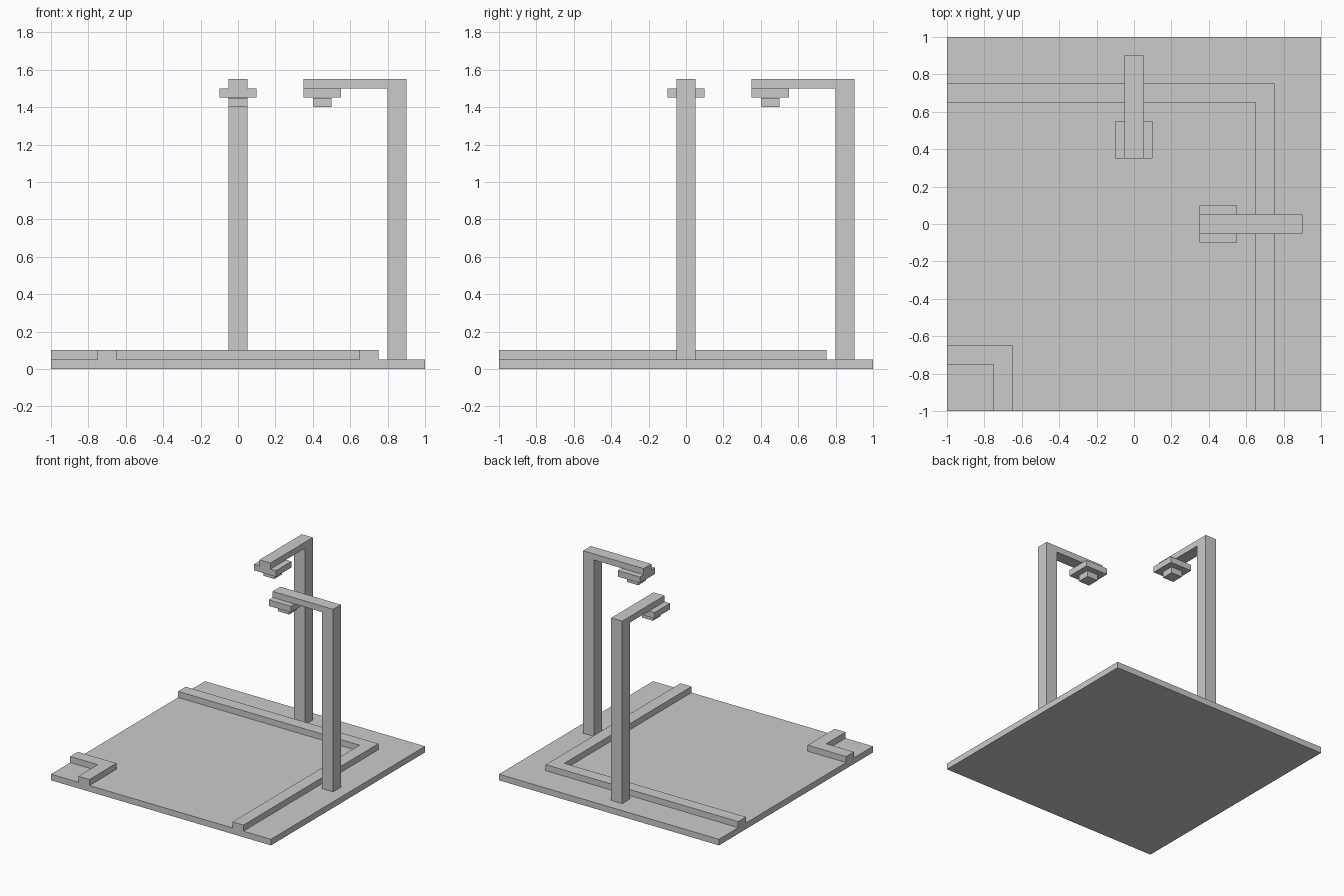
import bpy
import bmesh
from mathutils import Matrix, Vector
from math import pi

cube = bpy.data.objects.get("Cube")
if cube:
    bpy.data.objects.remove(cube, do_unlink=True)

grey = bpy.data.materials.new("light grey")
grey.use_nodes = True
colour = (0.6, 0.6, 0.6, 1)
grey.diffuse_color = colour
grey.node_tree.nodes["Principled BSDF"].inputs["Base Color"].default_value = colour


def prism(name, outline, bottom, top, turn=0):
    """Extrude a flat outline upwards, then turn it about the z axis."""
    bm = bmesh.new()
    face = bm.faces.new([bm.verts.new((x, y, bottom)) for x, y in outline])
    side = bmesh.ops.extrude_face_region(bm, geom=[face])["geom"]
    verts = [v for v in side if isinstance(v, bmesh.types.BMVert)]
    bmesh.ops.translate(bm, verts=verts, vec=Vector((0, 0, top - bottom)))
    bmesh.ops.recalc_face_normals(bm, faces=bm.faces)
    bm.transform(Matrix.Rotation(turn, 4, 'Z'))
    mesh = bpy.data.meshes.new(name)
    bm.to_mesh(mesh)
    bm.free()
    mesh.materials.append(grey)
    obj = bpy.data.objects.new(name, mesh)
    bpy.context.collection.objects.link(obj)
    return obj


def box(name, x0, x1, half, bottom, top, turn=0):
    outline = [(x0, -half), (x1, -half), (x1, half), (x0, half)]
    return prism(name, outline, bottom, top, turn)


def kerb(name, outer, inner):
    """L-shaped kerb running from the left edge round to the front edge."""
    outline = [(-1, inner), (inner, inner), (inner, -1),
               (outer, -1), (outer, outer), (-1, outer)]
    prism(name, outline, 0.05, 0.1)


# Ground slab and kerbs
box("ground_slab", -1, 1, 1, 0, 0.05)
kerb("long_kerb", 0.75, 0.65)
kerb("corner_kerb", -0.65, -0.75)

# Two matching lamp posts, one at the side and one at the back
for place, turn in (("side", 0), ("back", pi / 2)):
    box(place + "_post", 0.8, 0.9, 0.05, 0.05, 1.5, turn)
    box(place + "_arm", 0.35, 0.9, 0.05, 1.5, 1.55, turn)
    box(place + "_lamp_plate", 0.35, 0.55, 0.1, 1.45, 1.5, turn)
    box(place + "_lamp", 0.4, 0.5, 0.05, 1.4, 1.45, turn)
